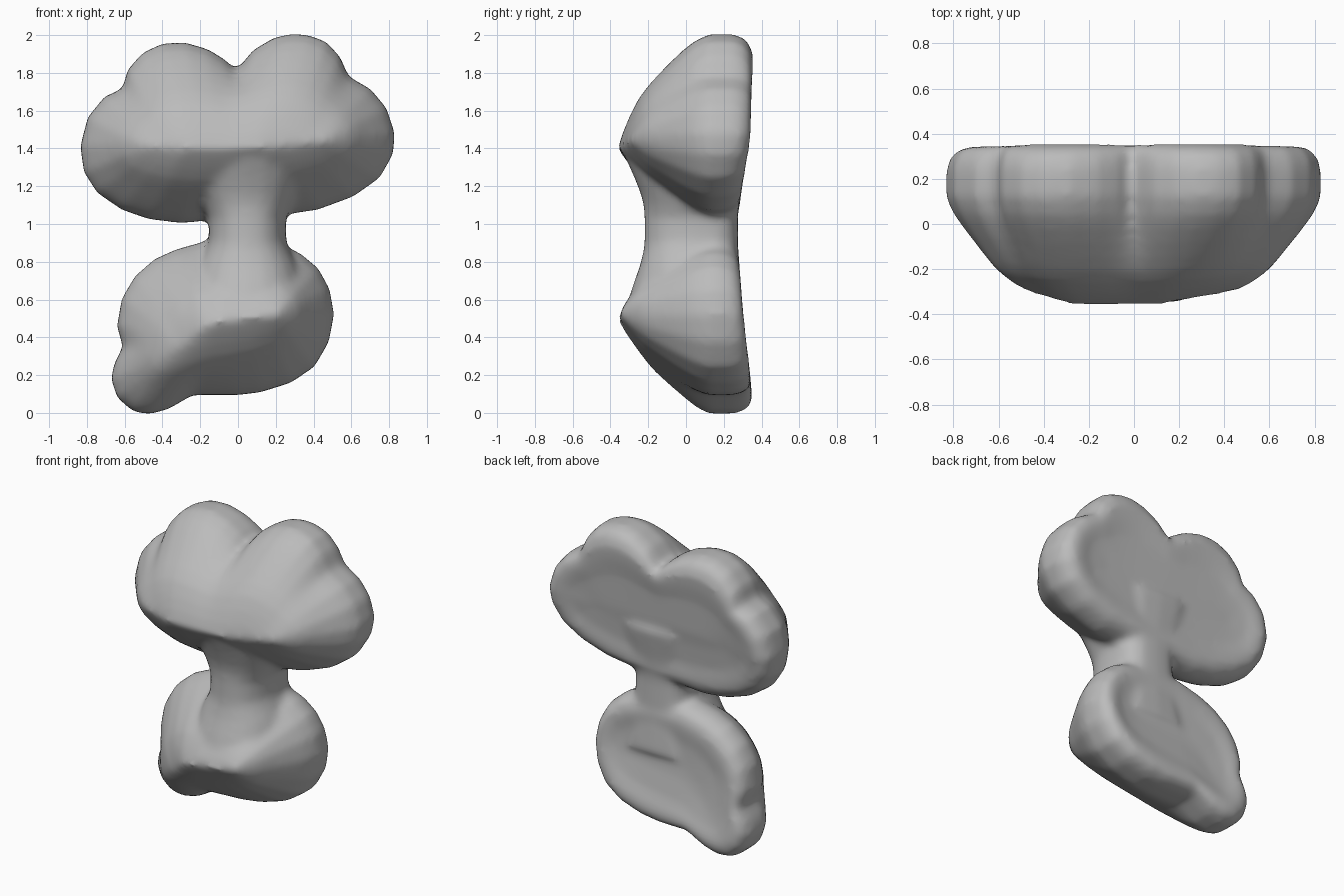
import bpy, bmesh, math

if "Cube" in bpy.data.objects:
    bpy.data.objects.remove(bpy.data.objects["Cube"])

grey = bpy.data.materials.new("plain_grey")
grey.diffuse_color = (0.5, 0.5, 0.5, 1)
grey.use_nodes = True
grey.node_tree.nodes["Principled BSDF"].inputs["Base Color"].default_value = grey.diffuse_color

# Front outlines (x, z), counterclockwise
CLOUD = [(0.25, 1.05), (0.42, 1.075), (0.61, 1.145), (0.75, 1.245), (0.82, 1.37),
         (0.83, 1.48), (0.785, 1.615), (0.7, 1.715), (0.585, 1.78), (0.54, 1.885),
         (0.465, 1.965), (0.37, 2.0), (0.28, 2.005), (0.19, 1.985), (0.08, 1.92),
         (-0.01, 1.81), (-0.07, 1.87), (-0.16, 1.925), (-0.28, 1.96), (-0.4, 1.955),
         (-0.505, 1.905), (-0.585, 1.815), (-0.61, 1.715), (-0.705, 1.675), (-0.795, 1.565),
         (-0.835, 1.41), (-0.815, 1.275), (-0.745, 1.165), (-0.615, 1.075), (-0.47, 1.025),
         (-0.3, 1.005), (-0.14, 1.02)]
BASE = [(0.25, 0.88), (0.33, 0.845), (0.425, 0.765), (0.485, 0.655), (0.508, 0.52),
        (0.48, 0.375), (0.405, 0.245), (0.28, 0.16), (0.12, 0.11), (0, 0.095),
        (-0.24, 0.095), (-0.37, 0.02), (-0.47, -0.006), (-0.555, 0.008), (-0.638, 0.08),
        (-0.672, 0.18), (-0.655, 0.26), (-0.61, 0.35), (-0.64, 0.46), (-0.615, 0.605),
        (-0.545, 0.725), (-0.44, 0.815), (-0.33, 0.865), (-0.17, 0.91)]
# Front ridges (x, y, z), left to right
CLOUD_RIDGE = [(-0.47, -0.3, 1.41), (-0.27, -0.36, 1.4), (0.1, -0.36, 1.4), (0.45, -0.3, 1.44)]
BASE_RIDGE = [(-0.3, -0.26, 0.36), (-0.15, -0.355, 0.48), (0.2, -0.355, 0.52)]
# (inward fraction, forward fraction) from ridge to rim
FRONT = [(1, 1), (0.85, 0.95), (0.7, 0.88), (0.55, 0.79), (0.43, 0.68), (0.32, 0.55),
         (0.22, 0.42), (0.13, 0.29), (0.06, 0.17), (0, 0)]
# (inward fraction, gap to back plane): lobes bulge, middle is recessed
BACK = [(0, 0.11), (0.03, 0.055), (0.09, 0.02), (0.18, 0.002), (0.3, 0.006), (0.5, 0.022), (0.9, 0.032)]


def interp(pts, x):
    x = min(max(x, pts[0][0]), pts[-1][0])
    for a, b in zip(pts, pts[1:]):
        if x <= b[0]:
            f = (x - a[0]) / (b[0] - a[0])
            return [p + (q - p) * f for p, q in zip(a, b)]


def relax(pts, rounds):
    for _ in range(rounds):
        pts = [tuple(0.5 * b + 0.25 * (a + c) for a, b, c in zip(pts[i - 1], pts[i], pts[(i + 1) % len(pts)]))
               for i in range(len(pts))]
    return pts


def back_plane(z):
    return interp([(0, 0.36), (0.2, 0.345), (0.5, 0.31), (0.8, 0.285), (1.05, 0.28),
                   (1.25, 0.31), (1.45, 0.345), (2, 0.36)], z)[1]


def loft(bm, rings, start_cap=True):
    loops = [[bm.verts.new(p) for p in ring] for ring in rings]
    for a, b in zip(loops, loops[1:]):
        for i in range(len(a)):
            j = (i + 1) % len(a)
            bm.faces.new((a[i], a[j], b[j], b[i]))
    if start_cap:
        bm.faces.new(loops[0][::-1])
    bm.faces.new(loops[-1])


def puff(bm, outline, ridge, spread):
    """Lobed cushion that slopes forward from its outline to a ridge."""
    ends = [interp(ridge, x * spread) for x, z in outline]
    soft = relax(outline, 3)

    def inset(t):
        # Creases between lobes fade toward the middle
        k = min(1, t * 2.5)
        for (x, z), (sx, sz), e in zip(outline, soft, ends):
            x, z = x + (sx - x) * k, z + (sz - z) * k
            yield x, z, e, x + (e[0] - x) * t, z + (e[2] - z) * t

    rings = []
    for t, f in FRONT:
        ring = []
        for x, z, e, px, pz in inset(t):
            # Full on top, straighter on the underside
            rise = (z - e[2]) / math.hypot(x - e[0], z - e[2])
            g = f + (t - f) * (0.15 - 0.15 * rise)
            ring.append((px, 0.12 + (e[1] - 0.12) * g, pz))
        rings.append(ring)
    for t, gap in BACK:
        rings.append([(px, back_plane(pz) - gap, pz) for x, z, e, px, pz in inset(t)])
    loft(bm, rings, start_cap=False)


bm = bmesh.new()
puff(bm, CLOUD, CLOUD_RIDGE, 0.6)
puff(bm, BASE, BASE_RIDGE, 0.55)
bmesh.ops.remove_doubles(bm, verts=bm.verts[:], dist=0.001)

# Neck: rounded column, flared into both puffs (height, side growth, front y)
rings = []
for z, grow, front in [(0.55, 0.12, -0.32), (0.68, 0.09, -0.28), (0.78, 0.06, -0.245),
                       (0.86, 0.02, -0.225), (0.91, 0, -0.22), (1.03, 0, -0.22),
                       (1.1, 0.03, -0.225), (1.16, 0.06, -0.24), (1.26, 0.1, -0.28),
                       (1.39, 0.12, -0.34)]:
    back = back_plane(z) - 0.006
    mid = 0.05
    ring = []
    for i in range(24):
        a = math.tau * i / 24
        c, s = math.cos(a), math.sin(a)
        power = 0.65 if s > 0 else 0.88
        depth = back - mid if s > 0 else mid - front
        ring.append((0.05 + (0.205 + grow) * math.copysign(abs(c) ** power, c),
                     mid + depth * math.copysign(abs(s) ** power, s), z))
    rings.append(ring)
loft(bm, rings)

bmesh.ops.triangulate(bm, faces=bm.faces[:])
bmesh.ops.recalc_face_normals(bm, faces=bm.faces[:])
mesh = bpy.data.meshes.new("cloud_body")
bm.to_mesh(mesh)
bm.free()
mesh.materials.append(grey)
body = bpy.data.objects.new("cloud_body", mesh)
bpy.context.collection.objects.link(body)
bpy.context.view_layer.objects.active = body
body.select_set(True)

# Fuse the parts into one soft skin
remesh = body.modifiers.new("fuse", "REMESH")
remesh.mode = "VOXEL"
remesh.voxel_size = 0.022
remesh.use_smooth_shade = True
soften = body.modifiers.new("soften", "SMOOTH")
soften.factor = 0.5
soften.iterations = 7
for name in ("fuse", "soften"):
    bpy.ops.object.modifier_apply(modifier=name)
bpy.ops.object.shade_smooth()
